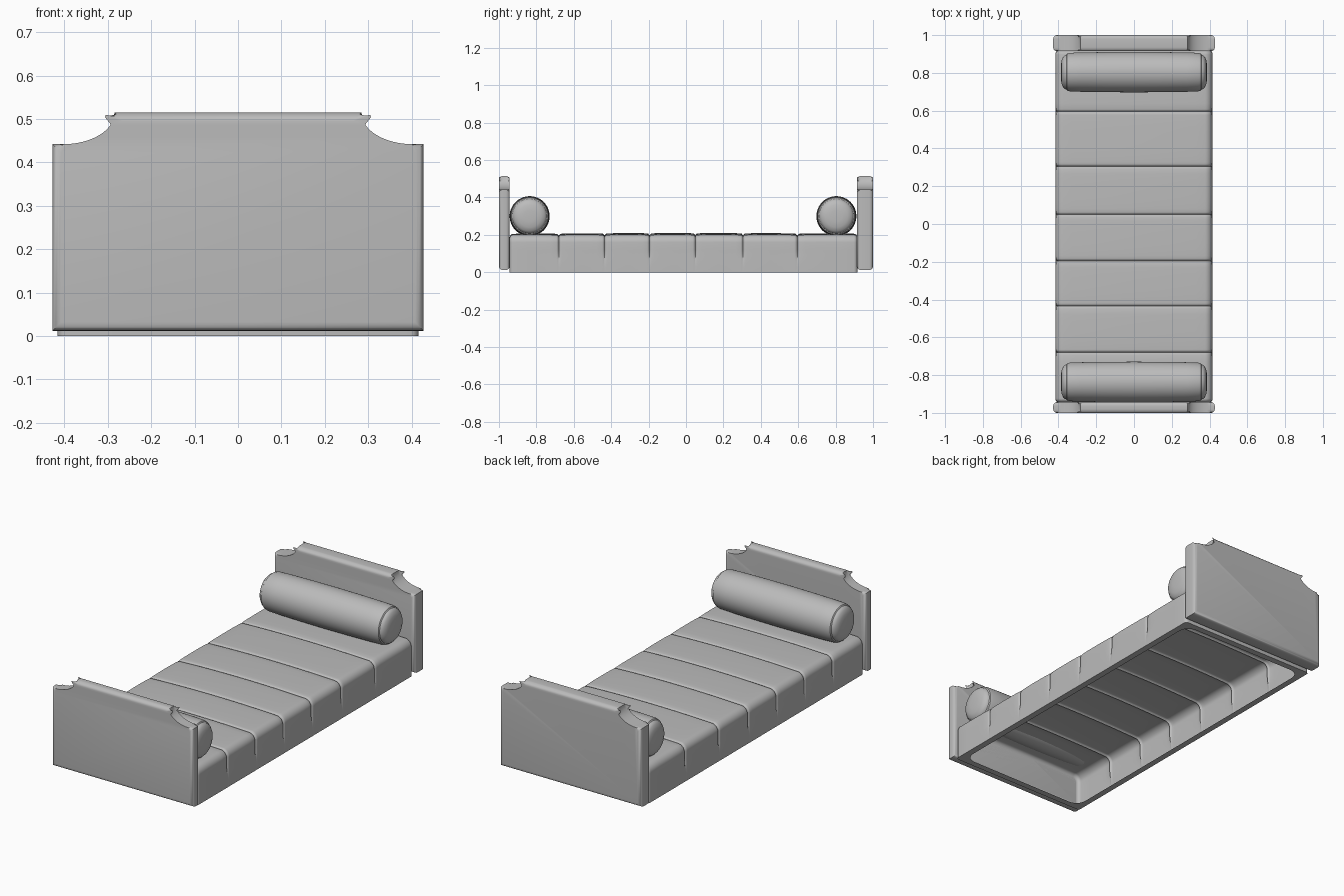
import bpy, bmesh, math

cube = bpy.data.objects.get("Cube")
if cube:
    bpy.data.objects.remove(cube, do_unlink=True)

GREY = (0.5, 0.5, 0.5, 1)
mat = bpy.data.materials.new("plain grey fabric")
mat.use_nodes = True
mat.diffuse_color = GREY
mat.node_tree.nodes["Principled BSDF"].inputs["Base Color"].default_value = GREY


def finish(bm, name, angle=40):
    bmesh.ops.recalc_face_normals(bm, faces=bm.faces)
    mesh = bpy.data.meshes.new(name)
    bm.to_mesh(mesh)
    bm.free()
    mesh.materials.append(mat)
    ob = bpy.data.objects.new(name, mesh)
    bpy.context.collection.objects.link(ob)
    bpy.ops.object.select_all(action="DESELECT")
    ob.select_set(True)
    bpy.context.view_layer.objects.active = ob
    bpy.ops.object.shade_smooth_by_angle(angle=math.radians(angle))
    return ob


def bridge(bm, a, b, closed=False):
    n = len(a)
    for i in range(n if closed else n - 1):
        j = (i + 1) % n
        bm.faces.new((a[i], a[j], b[j], b[i]))


# Head and foot boards: notched outline, rounded front and back rims
def board(name, y0, y1):
    half = [(0.428, 0.012), (0.428, 0.442)]
    for i in range(13):
        t = math.pi / 2 * i / 12
        half.append((0.402 - 0.118 * math.sin(t), 0.515 - 0.073 * math.cos(t)))
    outline = half + [(-x, z) for x, z in reversed(half)]
    bm = bmesh.new()
    near = [bm.verts.new((x, y0, z)) for x, z in outline]
    far = [bm.verts.new((x, y1, z)) for x, z in outline]
    bridge(bm, near, far, closed=True)
    bm.faces.new(near)
    bm.faces.new(far)
    rims = [e for e in bm.edges if abs(e.verts[0].co.y - e.verts[1].co.y) < 1e-5]
    bmesh.ops.bevel(bm, geom=rims, offset=0.02, segments=5, profile=0.5, affect="EDGES")
    finish(bm, name)


board("foot_board", -1.0, -0.943)
board("head_board", 0.915, 1.0)

# Quilted mattress: an open-bottomed cover lofted along y
W, H, R = 0.416, 0.2, 0.04
Y0, Y1 = -0.943, 0.917
SEAMS = (-0.68, -0.435, -0.195, 0.05, 0.305, 0.595)


def cover_profile():
    half = [(W, z, 1, 0) for z in (0, 0.03, 0.07, 0.09, 0.12)]
    for i in range(9):
        t = math.pi / 2 * i / 8
        c, s = math.cos(t), math.sin(t)
        half.append((W - R + R * c, H - R + R * s, c, s))
    half += [(W - R - (W - R) * i / 8, H, 0, 1) for i in range(1, 9)]
    return half + [(-x, z, -nx, nz) for x, z, nx, nz in reversed(half[:-1])]


def section(bm, y, inset):
    seam = min(abs(y - s) for s in SEAMS)
    groove = 0.008 * math.exp(-(seam / 0.005) ** 2) + 0.003 * math.exp(-seam / 0.03)
    verts = []
    for x, z, nx, nz in cover_profile():
        fade = min(1, max(0, (z - 0.06) / 0.04))
        crown = 0.01 * (1 - (x / W) ** 2) * (1 - 0.5 * y * y) * (z / H) ** 4
        cut = groove * fade + inset
        verts.append(bm.verts.new((x - nx * cut, y, z - nz * cut + crown)))
    return verts


stations = {Y0 + (Y1 - Y0) * i / 60: 0 for i in range(3, 58)}
stations = {y: 0 for y in stations if min(abs(y - s) for s in SEAMS) > 0.015}
for s in SEAMS:
    for d in (-0.012, -0.007, -0.0035, 0, 0.0035, 0.007, 0.012):
        stations[s + d] = 0
for i in range(6):
    t = math.pi / 2 * i / 5
    step, inset = 0.02 * (1 - math.cos(t)), 0.02 * (1 - math.sin(t))
    run = 0.02 * (1 - math.cos(t))
    stations[Y0 + run] = inset
    stations[Y1 - run] = inset

bm = bmesh.new()
sections = [section(bm, y, stations[y]) for y in sorted(stations)]
for a, b in zip(sections, sections[1:]):
    bridge(bm, a, b)
bm.faces.new(sections[0])
bm.faces.new(sections[-1])
finish(bm, "mattress", 50)


# Flat lip turned in around the open underside
def rounded_loop(bm, margin, r):
    verts = []
    cy, hy = (Y0 + Y1) / 2, (Y1 - Y0) / 2 - margin
    hx = W - margin
    for q, (sx, sy) in enumerate(((1, 1), (-1, 1), (-1, -1), (1, -1))):
        for i in range(9):
            t = math.pi / 2 * (q + i / 8)
            verts.append(bm.verts.new((sx * (hx - r) + r * math.cos(t),
                                       cy + sy * (hy - r) + r * math.sin(t), 0)))
    return verts


bm = bmesh.new()
bridge(bm, rounded_loop(bm, 0, 0.015), rounded_loop(bm, 0.035, 0.06), closed=True)
finish(bm, "mattress_lip")


# Bolsters: lathed around the x axis, with a creased, domed cap at each end
def bolster(name, y, z):
    half = [(0.387, 0.03), (0.384, 0.06), (0.376, 0.08), (0.366, 0.09), (0.358, 0.092),
            (0.354, 0.098), (0.34, 0.102), (0.28, 0.104), (0.15, 0.106), (0, 0.107)]
    profile = half + [(-x, r) for x, r in reversed(half[:-1])]
    bm = bmesh.new()
    rings = []
    for x, r in profile:
        angles = [2 * math.pi * i / 48 for i in range(48)]
        rings.append([bm.verts.new((x, y + r * math.cos(a), z + r * math.sin(a)))
                      for a in angles])
    for a, b in zip(rings, rings[1:]):
        bridge(bm, a, b, closed=True)
    bm.faces.new(rings[0])
    bm.faces.new(rings[-1])
    finish(bm, name, 35)


bolster("foot_bolster", -0.836, 0.3)
bolster("head_bolster", 0.804, 0.3)
